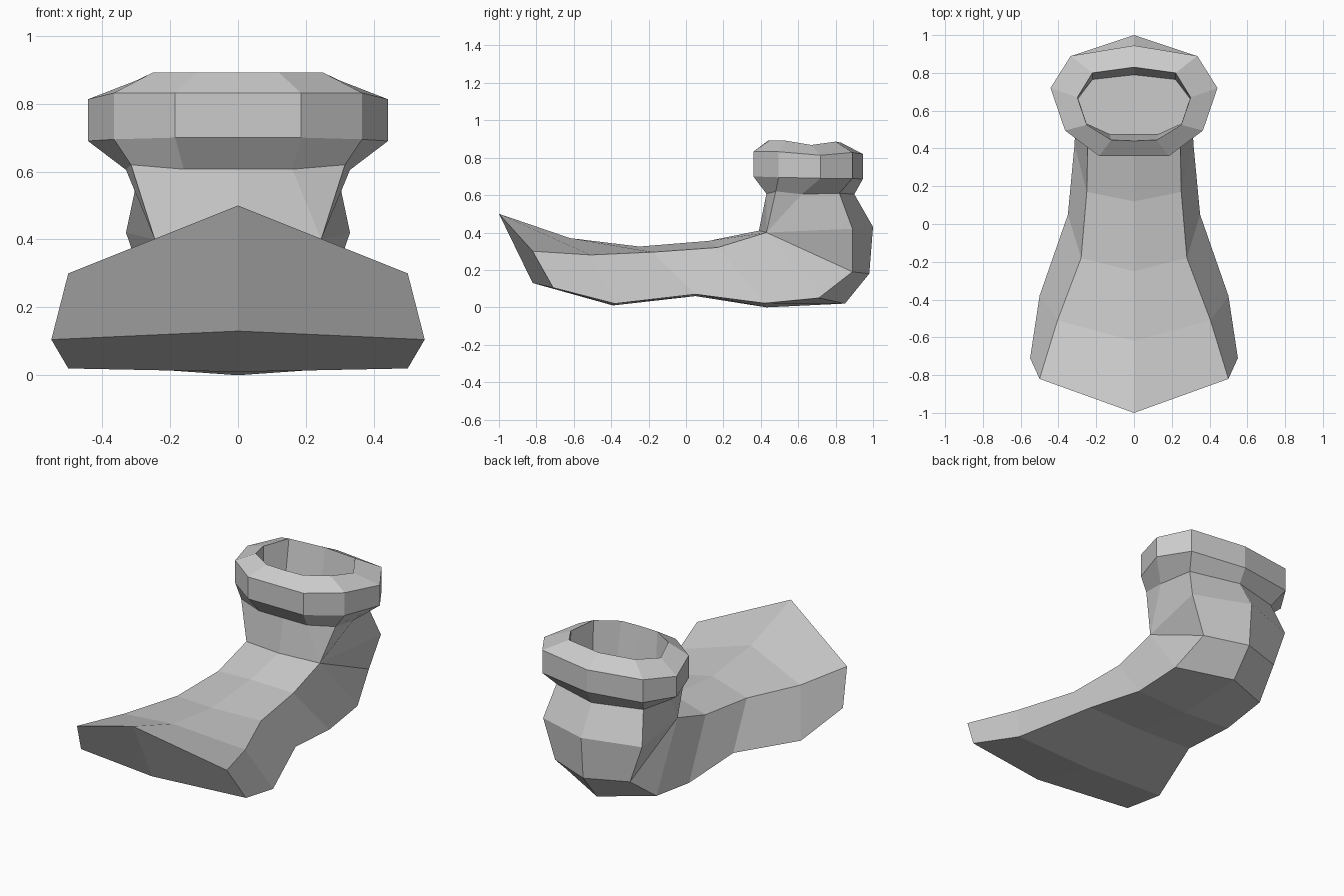
import bpy, bmesh

if "Cube" in bpy.data.objects:
    bpy.data.objects.remove(bpy.data.objects["Cube"])


def half_mesh(name, rings, strips, extra=(), cap_last=False):
    """Skin x >= 0 half rings, then mirror. extra: faces as (ring, index) pairs."""
    bm = bmesh.new()
    v = [[bm.verts.new(p) for p in r] for r in rings]
    for a, b in strips:
        for i in range(len(v[a]) - 1):
            bm.faces.new((v[a][i], v[a][i + 1], v[b][i + 1], v[b][i]))
    for f in extra:
        bm.faces.new([v[r][i] for r, i in f])
    if cap_last:
        bm.faces.new(v[-1])
    bmesh.ops.recalc_face_normals(bm, faces=bm.faces)
    me = bpy.data.meshes.new(name)
    bm.to_mesh(me)
    bm.free()
    ob = bpy.data.objects.new(name, me)
    bpy.context.collection.objects.link(ob)
    m = ob.modifiers.new("mirror", 'MIRROR')
    m.use_clip = True
    m.merge_threshold = 0.001
    return ob


# Ankle ring shared by shoe and collar: front centre round to back centre
neck = [(0, .43, .607), (.16, .43, .607), (.315, .48, .62),
        (.33, .62, .605), (.29, .82, .61), (0, .90, .605)]

# Foot sections: top centre, top edge, sole edge, sole centre
foot = [
    [(0, -1, .50), (.50, -.82, .30), (.55, -.71, .105), (0, -.82, .13)],
    [(0, -.62, .37), (.405, -.51, .28), (.50, -.38, .02), (0, -.39, .01)],
    [(0, -.25, .325), (.28, -.18, .295), (.35, .05, .07), (0, .05, .06)],
    [(0, .12, .355), (.25, .17, .32), (.315, .42, .022), (0, .43, 0)],
    [(0, .39, .41), (.245, .43, .40), (.30, .71, .05), (0, .85, .02)],
]
# Heel: side edge and back centre, rising to the ankle
heel = [[(.25, .89, .19), (0, .98, .18)], [(.33, .89, .42), (0, 1, .43)]]

T = (4, 1)
half_mesh("shoe", foot + heel + [neck],
          [(0, 1), (1, 2), (2, 3), (3, 4), (5, 6)],
          [
              [(0, 0), (0, 1), (0, 2), (0, 3)],      # toe front
              [(4, 2), (4, 3), (5, 1), (5, 0)],      # heel bottom
              [(6, 0), (6, 1), (7, 5), (7, 4)],      # heel top
              [(4, 0), T, (7, 1), (7, 0)],           # ankle front
              [T, (7, 2), (7, 1)], [T, (7, 3), (7, 2)],
              [T, (4, 2), (5, 0)], [T, (5, 0), (6, 0)],
              [T, (6, 0), (7, 4), (7, 3)],           # ankle side
          ])

# Padded collar: underside, band, rim and inner well
band = [(0, .36), (.185, .36), (.365, .495), (.442, .72), (.335, .89), (0, .945)]
low_z = [.70, .70, .695, .69, .69, .685]
top_z = [.832, .832, .832, .813, .828, .82]
rim = [(0, .44, .892), (.12, .445, .892), (.25, .525, .892),
       (.30, .67, .868), (.22, .80, .886), (0, .83, .88)]
well = [(0, .475, .66), (.13, .475, .66), (.25, .53, .66),
        (.295, .665, .66), (.22, .765, .66), (0, .79, .66)]
half_mesh("collar",
          [neck,
           [(x, y, z) for (x, y), z in zip(band, low_z)],
           [(x, y, z) for (x, y), z in zip(band, top_z)],
           rim, well],
          [(0, 1), (1, 2), (2, 3), (3, 4)], cap_last=True)
